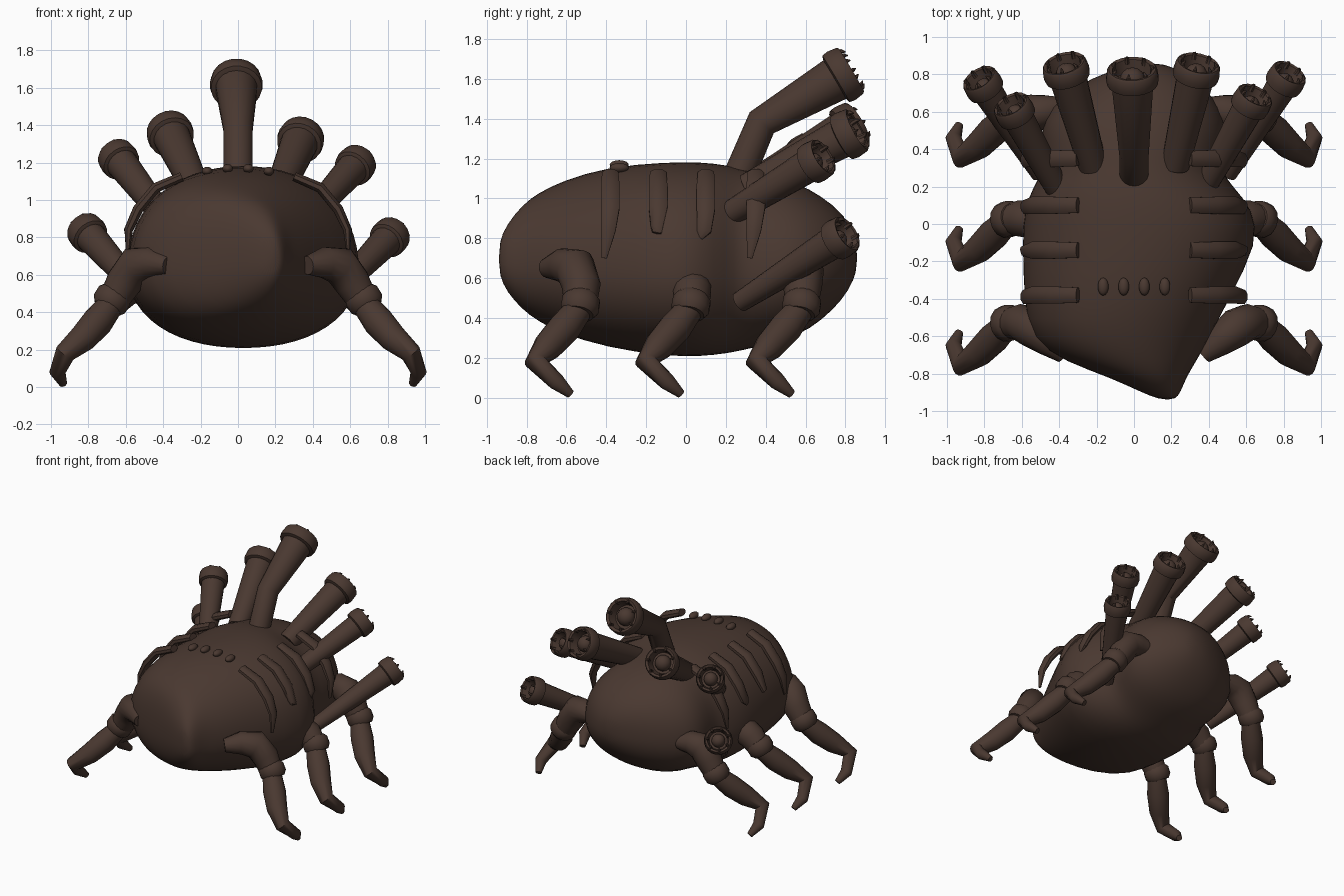
import bpy, bmesh, math
from mathutils import Vector, Matrix

if "Cube" in bpy.data.objects:
    bpy.data.objects.remove(bpy.data.objects["Cube"])

hide = bpy.data.materials.new("dark brown hide")
hide.use_nodes = True
hide.diffuse_color = (0.068, 0.04, 0.03, 1)
hide.node_tree.nodes["Principled BSDF"].inputs["Base Color"].default_value = hide.diffuse_color


def finish(bm, name, sharp=45):
    """Turn a bmesh into a smooth object that keeps its hard edges."""
    bmesh.ops.recalc_face_normals(bm, faces=bm.faces)
    for f in bm.faces:
        f.smooth = True
    for e in bm.edges:
        e.smooth = e.calc_face_angle(0) < math.radians(sharp)
    mesh = bpy.data.meshes.new(name)
    bm.to_mesh(mesh)
    bm.free()
    mesh.materials.append(hide)
    obj = bpy.data.objects.new(name, mesh)
    bpy.context.collection.objects.link(obj)
    return obj


def skin(bm, loops):
    """Bridge loops of points and cap both ends."""
    rings = [[bm.verts.new(p) for p in loop] for loop in loops]
    n = len(rings[0])
    for a, b in zip(rings, rings[1:]):
        for i in range(n):
            j = (i + 1) % n
            bm.faces.new((a[i], a[j], b[j], b[i]))
    bm.faces.new(rings[0])
    bm.faces.new(rings[-1])


def sweep(bm, points, tangents, radii, sides=14, flat=1.0, start=(0, 1, 0)):
    """Sweep a round or flattened section along a path without twisting."""
    u, loops = Vector(start), []
    for p, t, r in zip(points, tangents, radii):
        t = t.normalized()
        u = (u - t * u.dot(t)).normalized()
        v = t.cross(u)
        angles = [math.tau * (i + 0.5) / sides for i in range(sides)]
        loops.append([p + r * (u * math.cos(a) + v * flat * math.sin(a)) for a in angles])
    skin(bm, loops)


def path_sweep(bm, points, radii, **kw):
    pts = [Vector(p) for p in points]
    last = len(pts) - 1
    tans = []
    for i in range(last + 1):
        before = (pts[i] - pts[max(i - 1, 0)]).normalized()
        after = (pts[min(i + 1, last)] - pts[i]).normalized()
        tans.append(before + after)
    sweep(bm, pts, tans, radii, **kw)


# Lopsided body, pinched ahead of the rear lobe: y, x low, x high, z low, z high
sections = [
    (-0.94, 0.14, 0.22, 0.62, 0.78), (-0.90, 0.04, 0.25, 0.53, 0.87),
    (-0.82, -0.13, 0.28, 0.44, 0.97), (-0.74, -0.36, 0.33, 0.38, 1.03),
    (-0.62, -0.56, 0.40, 0.32, 1.09), (-0.40, -0.59, 0.51, 0.25, 1.16),
    (-0.10, -0.60, 0.67, 0.205, 1.185), (0.08, -0.59, 0.64, 0.205, 1.185),
    (0.20, -0.54, 0.53, 0.22, 1.17), (0.28, -0.49, 0.47, 0.235, 1.15),
    (0.38, -0.49, 0.48, 0.26, 1.13), (0.50, -0.50, 0.50, 0.29, 1.10),
    (0.62, -0.46, 0.47, 0.34, 1.05), (0.74, -0.31, 0.37, 0.44, 0.97),
    (0.82, -0.13, 0.25, 0.54, 0.88), (0.86, 0.03, 0.15, 0.64, 0.77),
]


def oval(y, x0, x1, z0, z1, sides=28):
    """Egg-shaped section, fuller below than above."""
    loop, mid = [], z0 + (z1 - z0) * 0.43
    for i in range(sides):
        a = math.tau * i / sides
        c, s = math.cos(a), math.sin(a)
        k = 1 / (abs(c) ** 2.2 + abs(s) ** 2.2) ** (1 / 2.2)
        half = z1 - mid if s > 0 else mid - z0
        loop.append(((x0 + x1) / 2 + c * k * (x1 - x0) / 2, y, mid + s * k * half))
    return loop


bm = bmesh.new()
skin(bm, [oval(*s) for s in sections])
body = finish(bm, "body", 180)
sub = body.modifiers.new("smooth", "SUBSURF")
sub.levels = sub.render_levels = 1

# Three pairs of jointed legs; each row has its own hip: root offset and drop
hips = {"front": (-0.17, 0.0), "middle": (0.0, 0.12), "rear": (0.05, 0.0)}
for side, label in ((1, "left"), (-1, "right")):
    for row, (pos, (back, drop)) in enumerate(hips.items()):
        y = row * 0.555 - 0.53

        def at(x, dy, z):
            return Vector((side * x, y + dy, z))

        bm = bmesh.new()
        path_sweep(bm, [at(0.37, back, 0.65 - drop), at(0.46, back * 0.55, 0.665 - drop),
                        at(0.545, back * 0.15, 0.65 - drop * 0.8),
                        at(0.61, 0.005, 0.56 - drop * 0.3), at(0.68, 0, 0.44)],
                   [0.05, 0.085, 0.105, 0.098, 0.078])
        # Knee collar
        down = Vector((side * 0.5, -0.15, -0.8)).normalized()
        path_sweep(bm, [at(0.675, 0, 0.465) + down * d for d in (-0.055, -0.03, 0.025, 0.055)],
                   [0.078, 0.097, 0.097, 0.075])
        # Shin and hooked foot
        path_sweep(bm, [at(0.68, -0.01, 0.44), at(0.75, -0.08, 0.35), at(0.83, -0.16, 0.26),
                        at(0.925, -0.225, 0.18), at(0.965, -0.12, 0.08), at(0.935, -0.05, 0.018)],
                   [0.07, 0.083, 0.075, 0.056, 0.043, 0.022])
        finish(bm, f"{pos}_{label}_leg", 50)

# Vent tubes that widen upwards: path points, base radius, cup radius
tubes = {
    "centre": ([(0, 0.24, 1.05), (0, 0.38, 1.38), (-0.01, 0.83, 1.645)], 0.08, 0.142),
    "upper_right": ([(-0.22, 0.31, 1.05), (-0.375, 0.86, 1.38)], 0.075, 0.126),
    "upper_left": ([(0.22, 0.31, 1.05), (0.345, 0.86, 1.345)], 0.075, 0.126),
    "side_right": ([(-0.4, 0.17, 0.91), (-0.66, 0.64, 1.245)], 0.062, 0.107),
    "side_left": ([(0.38, 0.2, 0.91), (0.65, 0.69, 1.21)], 0.062, 0.107),
    "lower_right": ([(-0.5, 0.27, 0.48), (-0.83, 0.78, 0.85)], 0.052, 0.105),
    "lower_left": ([(0.5, 0.27, 0.48), (0.835, 0.81, 0.825)], 0.052, 0.105),
}
for name, (points, r, cup) in tubes.items():
    bm = bmesh.new()
    pts = [Vector(p) for p in points]
    end = pts[-1]
    axis = (end - pts[-2]).normalized()
    pts[-1] = end - axis * 0.08
    path_sweep(bm, pts, [r] * (len(pts) - 1) + [cup * 0.8], sides=18, start=(1, 0, 0))
    # Hollow cup with a thick rim
    profile = [(-0.1, cup * 0.74), (-0.09, cup * 0.96), (-0.06, cup), (-0.01, cup * 0.95),
               (0, cup * 0.89), (-0.005, cup * 0.75), (-0.075, cup * 0.62)]
    sweep(bm, [end + axis * d for d, _ in profile], [axis] * len(profile),
          [q for _, q in profile], sides=20, start=(1, 0, 0))
    # Rounded core deep inside the cup
    bmesh.ops.create_uvsphere(bm, u_segments=14, v_segments=8, radius=cup * 0.48,
                              matrix=Matrix.Translation(end - axis * 0.07))
    # Little teeth around the rim
    u = axis.orthogonal().normalized()
    v = axis.cross(u)
    for i in range(7):
        a = math.tau * i / 7
        out = u * math.cos(a) + v * math.sin(a)
        root = end + out * cup * 0.76 - axis * 0.03
        path_sweep(bm, [root, root + axis * 0.035, root + axis * 0.05 - out * 0.014],
                   [0.014, 0.011, 0.003], sides=6, start=out.cross(axis))
    finish(bm, f"{name}_vent_tube", 40)

# Bent ribs over both shoulders
for side, label in ((1, "left"), (-1, "right")):
    for n, (y, low) in enumerate(((-0.38, 0.7), (-0.14, 0.84), (0.1, 0.8), (0.35, 0.7))):
        bm = bmesh.new()
        path_sweep(bm, [(side * 0.3, y, 1.125), (side * 0.44, y, 1.065),
                        (side * 0.535, y, 0.95), (side * 0.585, y - 0.01, 0.84),
                        (side * 0.59, y - 0.03, low)],
                   [0.044, 0.05, 0.05, 0.04, 0.014], sides=8, flat=0.6)
        finish(bm, f"{label}_rib_{n + 1}", 40)

# Row of small eyes on the back
for n, x in enumerate((-0.165, -0.055, 0.055, 0.165)):
    bm = bmesh.new()
    bmesh.ops.create_uvsphere(bm, u_segments=14, v_segments=8, radius=1)
    bmesh.ops.scale(bm, vec=(0.029, 0.048, 0.024), verts=bm.verts)
    bmesh.ops.translate(bm, vec=(x, -0.335, 1.175 - abs(x) * 0.13), verts=bm.verts)
    finish(bm, f"eye_{n + 1}", 180)
